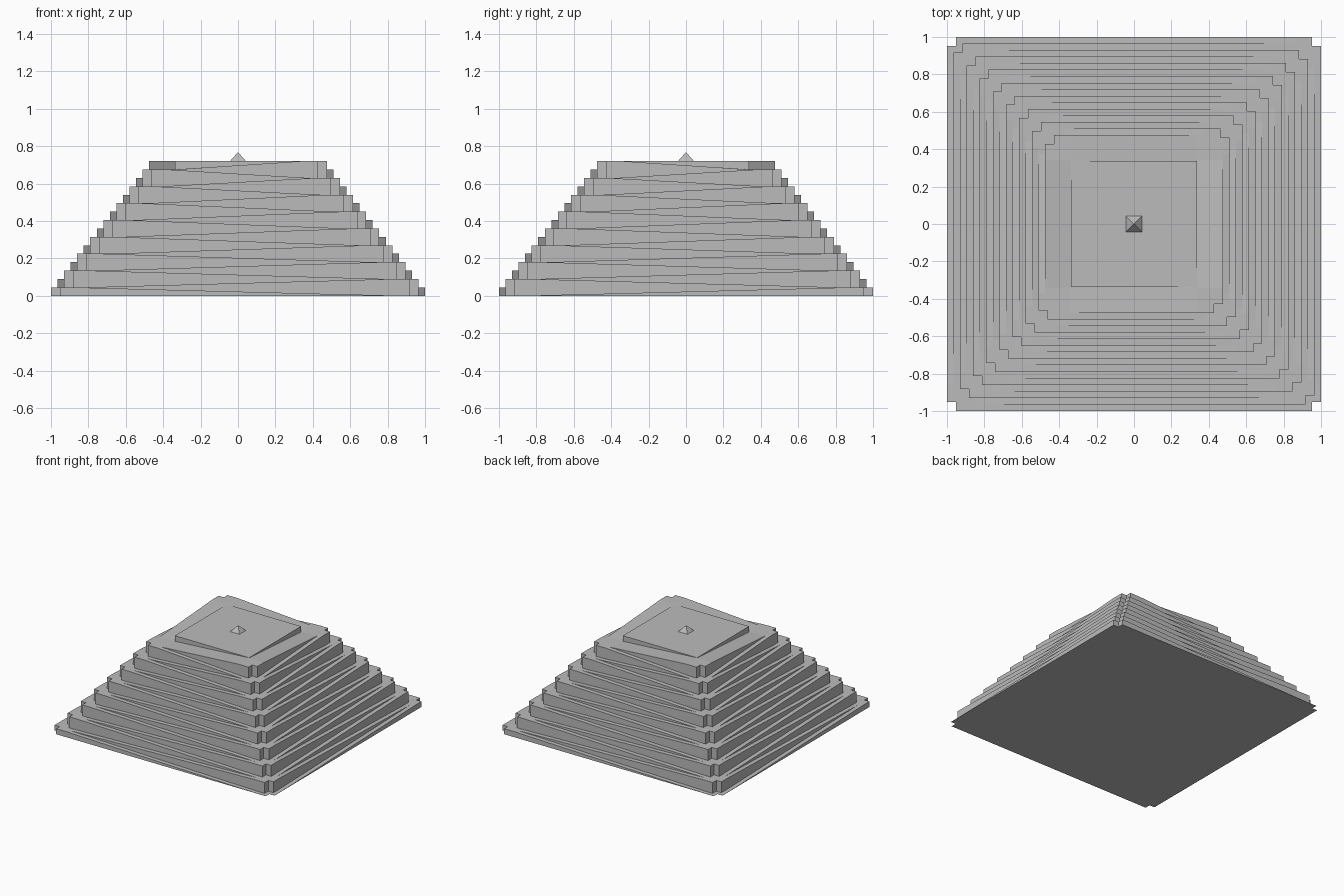
import bpy, bmesh

cube = bpy.data.objects.get("Cube")
if cube:
    bpy.data.objects.remove(cube)

LAYERS, RISE, INSET = 16, 0.045, 0.035
NOTCH, PATH = 0.047, 0.135

stone = bpy.data.materials.new("grey_stone")
stone.use_nodes = True
stone.diffuse_color = (0.5, 0.5, 0.5, 1)
stone.node_tree.nodes["Principled BSDF"].inputs["Base Color"].default_value = (0.5, 0.5, 0.5, 1)


def finish(name, bm):
    bmesh.ops.recalc_face_normals(bm, faces=bm.faces)
    mesh = bpy.data.meshes.new(name)
    bm.to_mesh(mesh)
    bm.free()
    mesh.materials.append(stone)
    obj = bpy.data.objects.new(name, mesh)
    bpy.context.collection.objects.link(obj)
    return obj


def terrace(k):
    """Square tier with notched corners, flat corner landings and sloping paths."""
    a = 1 - INSET * (k - 1)
    n, r = a - NOTCH, a - PATH
    line = [-a, -n, -r, -r / 2, 0, r / 2, r, n, a]
    last = len(line) - 1
    sign = 1 if k % 2 else -1
    floor = max(0, RISE * (k - 2))

    def clamp(v):
        return max(-1, min(1, v / r))

    def height(x, y):
        return max(0.001, RISE * (k - 0.5 + 0.5 * sign * clamp(x) * clamp(y)))

    bm = bmesh.new()
    verts = {}

    def vert(i, j, top):
        key = (i, j, top)
        if key not in verts:
            x, y = line[i], line[j]
            verts[key] = bm.verts.new((x, y, height(x, y) if top else floor))
        return verts[key]

    # Top and underside, leaving the four corner cells out
    ends = (0, last - 1)
    for i in range(last):
        for j in range(last):
            if i in ends and j in ends:
                continue
            ring = [(i, j), (i + 1, j), (i + 1, j + 1), (i, j + 1)]
            bm.faces.new([vert(p, q, True) for p, q in ring])
            bm.faces.new([vert(p, q, False) for p, q in reversed(ring)])
    # Outer walls
    rim = [e for e in bm.edges if e.is_boundary]
    lookup = {v: key for key, v in verts.items()}
    for e in rim:
        (i, j, top), (p, q, _) = (lookup[v] for v in e.verts)
        if top:
            bm.faces.new([vert(i, j, True), vert(p, q, True),
                          vert(p, q, False), vert(i, j, False)])
    finish("terrace_%02d" % k, bm)


for k in range(1, LAYERS + 1):
    terrace(k)

# Central platform
TOP = LAYERS * RISE
bm = bmesh.new()
bmesh.ops.create_cube(bm, size=1)
for v in bm.verts:
    v.co.x *= 0.675
    v.co.y *= 0.675
    v.co.z = TOP + 0.001 if v.co.z > 0 else TOP - 2 * RISE
finish("summit_platform", bm)

# Small pointed capstone
bm = bmesh.new()
base = [bm.verts.new((x, y, TOP)) for x, y in
        ((-0.043, -0.043), (0.043, -0.043), (0.043, 0.043), (-0.043, 0.043))]
apex = bm.verts.new((0, 0, TOP + 0.048))
bm.faces.new(base[::-1])
for i in range(4):
    bm.faces.new((base[i], base[(i + 1) % 4], apex))
finish("capstone", bm)
